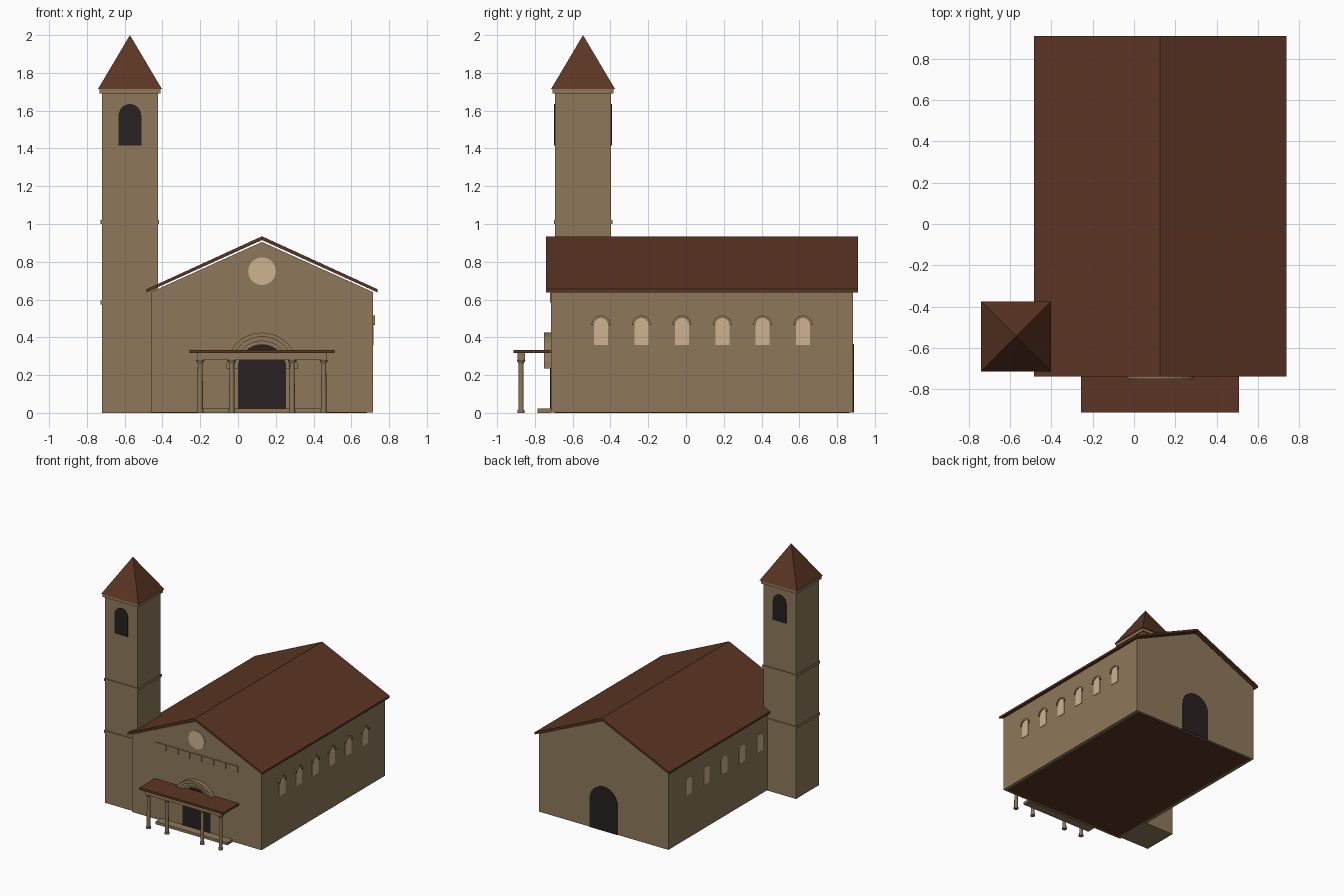
import bpy
import bmesh
from math import pi, sin, cos

cube = bpy.data.objects.get("Cube")
if cube:
    bpy.data.objects.remove(cube, do_unlink=True)


def material(name, rgb):
    m = bpy.data.materials.new(name)
    m.use_nodes = True
    m.diffuse_color = (*rgb, 1)
    m.node_tree.nodes["Principled BSDF"].inputs["Base Color"].default_value = (*rgb, 1)
    return m


STONE = material("tan stone", (0.27, 0.19, 0.10))
TILE = material("brown tile", (0.105, 0.036, 0.017))
DARK = material("dark opening", (0.022, 0.015, 0.015))
GLASS = material("pale glass", (0.62, 0.45, 0.29))


def finish(name, bm, mat):
    bmesh.ops.recalc_face_normals(bm, faces=bm.faces)
    mesh = bpy.data.meshes.new(name)
    bm.to_mesh(mesh)
    bm.free()
    mesh.materials.append(mat)
    obj = bpy.data.objects.new(name, mesh)
    bpy.context.collection.objects.link(obj)
    return obj


def prism(name, profile, axis, a, b, mat):
    """Extrude an upright profile of (u, z) points from a to b along x or y."""
    bm = bmesh.new()
    ends = [[bm.verts.new((u, d, z) if axis == "y" else (d, u, z)) for u, z in profile]
            for d in (a, b)]
    bm.faces.new(ends[0])
    bm.faces.new(ends[1])
    n = len(profile)
    for i in range(n):
        j = (i + 1) % n
        bm.faces.new((ends[0][i], ends[0][j], ends[1][j], ends[1][i]))
    return finish(name, bm, mat)


def box(name, x, y, z, mat):
    return prism(name, [(x[0], z[0]), (x[1], z[0]), (x[1], z[1]), (x[0], z[1])],
                 "y", *y, mat)


def arc(u, z, r, n=16, sweep=pi):
    return [(u + r * cos(sweep * i / n), z + r * sin(sweep * i / n)) for i in range(n + 1)]


def arched(u, half, bottom, spring):
    return [(u - half, bottom), (u + half, bottom)] + arc(u, spring, half)


def half_ring(u, z, inner, outer):
    return arc(u, z, outer) + arc(u, z, inner)[::-1]


def cylinder(name, x, y, z0, z1, r0, r1, mat):
    bm = bmesh.new()
    bmesh.ops.create_cone(bm, cap_ends=True, segments=16, radius1=r0, radius2=r1,
                          depth=z1 - z0)
    bmesh.ops.translate(bm, verts=bm.verts, vec=(x, y, (z0 + z1) / 2))
    obj = finish(name, bm, mat)
    for p in obj.data.polygons:
        p.use_smooth = len(p.vertices) == 4
    return obj


# Nave walls with gables, and floor
CX, HALF, FRONT, BACK = 0.127, 0.587, -0.715, 0.885
L, R = CX - HALF, CX + HALF
prism("nave_walls", [(L, 0.003), (R, 0.003), (R, 0.64), (CX, 0.905), (L, 0.64)],
      "y", FRONT, BACK, STONE)
box("floor", (L + 0.03, R - 0.03), (FRONT + 0.02, BACK - 0.02), (0, 0.01), TILE)

# Nave roof
W = 0.611
prism("nave_roof", [(CX - W, 0.638), (CX, 0.915), (CX + W, 0.638),
                    (CX + W, 0.655), (CX, 0.935), (CX - W, 0.655)],
      "y", -0.74, 0.91, TILE)

# Bell tower
TX, TY = -0.572, -0.545


def tower_block(name, half, z0, z1):
    box(name, (TX - half, TX + half), (TY - half, TY + half), (z0, z1), STONE)


tower_block("tower_shaft", 0.148, 0, 1.7)
for i, z in enumerate((0.575, 1.0)):
    tower_block(f"tower_band_{i + 1}", 0.155, z, z + 0.02)
tower_block("tower_cornice", 0.162, 1.69, 1.715)
bm = bmesh.new()
H = 0.169
base = [bm.verts.new((TX + sx * H, TY + sy * H, 1.715))
        for sx, sy in ((-1, -1), (1, -1), (1, 1), (-1, 1))]
tip = bm.verts.new((TX, TY, 2.0))
bm.faces.new(base)
for i in range(4):
    bm.faces.new((base[i], base[(i + 1) % 4], tip))
finish("tower_roof", bm, TILE)
for label, s in (("front", -1), ("back", 1)):
    face = TY + s * 0.148
    prism(f"belfry_opening_{label}", arched(TX, 0.06, 1.415, 1.575), "y",
          face - s * 0.003, face + s * 0.005, DARK)

# Doors
prism("front_door", arched(CX, 0.126, 0.022, 0.235), "y", FRONT - 0.005, FRONT + 0.003, DARK)
prism("back_door", arched(CX, 0.126, 0.003, 0.238), "y", BACK - 0.003, BACK + 0.005, DARK)

# Stepped arch over the front door
for i, (inner, outer, depth) in enumerate(((0.126, 0.145, 0.015), (0.145, 0.168, 0.025),
                                           (0.168, 0.19, 0.036))):
    prism(f"door_arch_{i + 1}", half_ring(CX, 0.235, inner, outer), "y",
          FRONT - depth, FRONT + 0.003, STONE)

# Round window and shallow frieze
prism("round_window", arc(CX, 0.75, 0.073, 32, 2 * pi)[:-1], "y",
      FRONT - 0.005, FRONT + 0.003, GLASS)
for i in range(7):
    x = CX + (i - 3) * 0.108
    box(f"frieze_panel_{i + 1}", (x - 0.048, x + 0.048), (FRONT - 0.006, FRONT + 0.003),
        (0.585, 0.635), STONE)

# Side windows: six with arched hoods on the left, five plain on the right
for i in range(6):
    y = -0.45 + i * 0.214
    prism(f"left_window_{i + 1}", arched(y, 0.037, 0.36, 0.465), "x", R - 0.003, R + 0.004, GLASS)
    prism(f"left_window_hood_{i + 1}", half_ring(y, 0.465, 0.037, 0.05), "x",
          R - 0.003, R + 0.01, STONE)
for i in range(5):
    y = -0.295 + i * 0.23
    prism(f"right_window_{i + 1}", arched(y, 0.037, 0.36, 0.465), "x", L + 0.003, L - 0.004, GLASS)

# Porch
PY = -0.873
box("porch_roof", (CX - 0.383, CX + 0.383), (-0.914, FRONT), (0.316, 0.333), TILE)
box("porch_beam", (CX - 0.342, CX + 0.342), (PY - 0.02, PY + 0.02), (0.28, 0.316), STONE)
box("porch_step", (CX - 0.325, CX + 0.325), (-0.785, FRONT), (0, 0.022), STONE)
for i, dx in enumerate((-0.327, -0.16, 0.16, 0.327)):
    x = CX + dx
    cylinder(f"column_base_{i + 1}", x, PY, 0, 0.015, 0.018, 0.018, STONE)
    cylinder(f"column_shaft_{i + 1}", x, PY, 0.015, 0.262, 0.014, 0.013, STONE)
    cylinder(f"column_capital_{i + 1}", x, PY, 0.262, 0.28, 0.014, 0.023, STONE)
